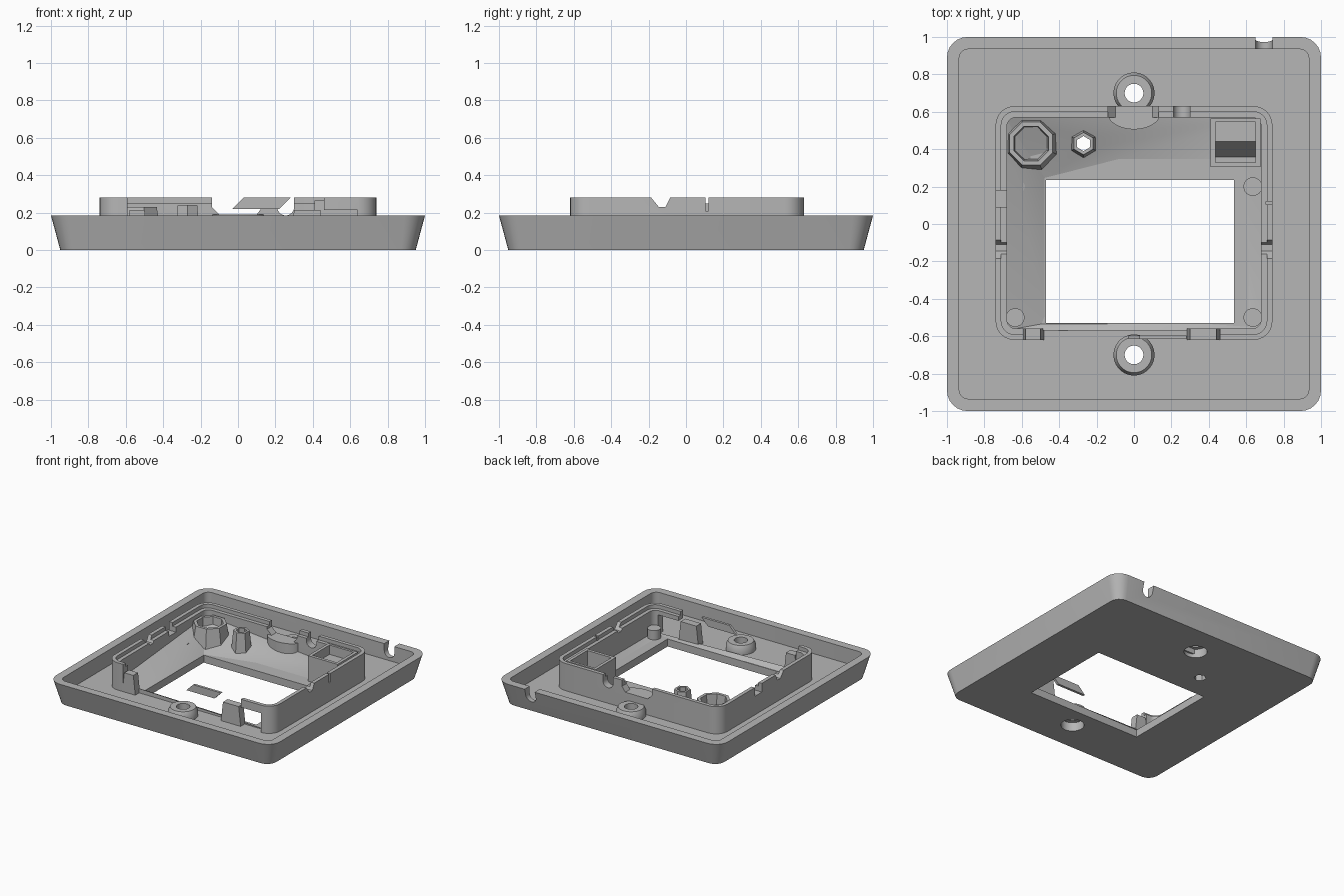
import bpy, bmesh, math

if "Cube" in bpy.data.objects:
    bpy.data.objects.remove(bpy.data.objects["Cube"])

grey = bpy.data.materials.new("plain grey")
grey.use_nodes = True
grey.diffuse_color = (0.47, 0.47, 0.47, 1)
grey.node_tree.nodes["Principled BSDF"].inputs["Base Color"].default_value = (0.47, 0.47, 0.47, 1)


def finish(name, bm):
    bmesh.ops.recalc_face_normals(bm, faces=bm.faces)
    mesh = bpy.data.meshes.new(name)
    bm.to_mesh(mesh)
    bm.free()
    mesh.materials.append(grey)
    ob = bpy.data.objects.new(name, mesh)
    bpy.context.collection.objects.link(ob)
    return ob


def loft(name, loops, closed=False):
    """Skin a list of equal point loops, capped or joined end to end."""
    bm = bmesh.new()
    rings = [[bm.verts.new(p) for p in loop] for loop in loops]
    n = len(rings[0])
    pairs = list(zip(rings, rings[1:]))
    if closed:
        pairs.append((rings[-1], rings[0]))
    else:
        bm.faces.new(rings[0])
        bm.faces.new(rings[-1])
    for a, b in pairs:
        for i in range(n):
            j = (i + 1) % n
            bm.faces.new((a[i], a[j], b[j], b[i]))
    return finish(name, bm)


def rounded(hx, hy, r, z, cy=0.0, seg=6):
    pts = []
    for k, (sx, sy) in enumerate([(1, 1), (-1, 1), (-1, -1), (1, -1)]):
        for i in range(seg + 1):
            a = math.pi / 2 * (k + i / seg)
            pts.append((sx * (hx - r) + r * math.cos(a), cy + sy * (hy - r) + r * math.sin(a), z))
    return pts


def circle(x, y, r, z, n=32, sy=1.0):
    return [(x + r * math.cos((i + 0.5) * math.tau / n),
             y + sy * r * math.sin((i + 0.5) * math.tau / n), z) for i in range(n)]


def box(name, x0, x1, y0, y1, z0, z1):
    return loft(name, [[(x0, y0, z), (x1, y0, z), (x1, y1, z), (x0, y1, z)] for z in (z0, z1)])


def prism_x(name, x0, x1, yz):
    return loft(name, [[(x, y, z) for y, z in yz] for x in (x0, x1)])


def prism_y(name, y0, y1, xz):
    return loft(name, [[(x, y, z) for x, z in xz] for y in (y0, y1)])


def u_slot(x, r, zc, y0, y1):
    """Cutter for a round-bottomed slot that is open at the top."""
    arc = [(x + r * math.cos(a), zc + r * math.sin(a))
           for a in [math.pi + math.pi * i / 12 for i in range(13)]]
    return prism_y("cutter", y0, y1, arc + [(x + r, 0.5), (x - r, 0.5)])


def combine(ob, tools, op="DIFFERENCE"):
    for tool in tools:
        mod = ob.modifiers.new("cut", "BOOLEAN")
        mod.operation, mod.solver, mod.object = op, "EXACT", tool
        tool.hide_render = True
        bpy.context.view_layer.update()
        dg = bpy.context.evaluated_depsgraph_get()
        mesh = bpy.data.meshes.new_from_object(ob.evaluated_get(dg))
        ob.modifiers.clear()
        ob.data = mesh
        bpy.data.objects.remove(tool)


FLOOR = 0.06
TOP = 0.28

# Tray with flared rim and two screw bosses
tray = loft("tray", [rounded(0.95, 0.95, 0.08, 0), rounded(1, 1, 0.11, 0.185),
                     rounded(0.935, 0.935, 0.05, 0.185), rounded(0.935, 0.935, 0.05, FLOOR)])
combine(tray, [loft("boss", [circle(0, y, 0.11, 0.03), circle(0, y, 0.11, 0.1),
                             circle(0, y, 0.095, 0.13)]) for y in (0.7, -0.7)], "UNION")
cuts = [box("cutter", -0.47, 0.535, -0.53, 0.235, -0.1, 0.2), u_slot(0.695, 0.045, 0.13, 0.9, 1.1),
        loft("cutter", [circle(-0.27, 0.43, 0.045, z, 6) for z in (-0.1, 0.2)])]
for y in (0.7, -0.7):
    cuts.append(loft("cutter", [circle(0, y, 0.05, z) for z in (-0.1, 0.3)]))
    cuts.append(loft("cutter", [circle(0, y, 0.085, z) for z in (-0.1, 0.07)]))
combine(tray, cuts)

# Raised inner frame with a stepped lip
frame = loft("inner_frame", [
    rounded(0.74, 0.625, 0.1, 0.03, 0.005), rounded(0.74, 0.625, 0.1, TOP, 0.005),
    rounded(0.71, 0.595, 0.07, TOP, 0.005), rounded(0.71, 0.595, 0.07, 0.25, 0.005),
    rounded(0.68, 0.565, 0.05, 0.25, 0.005), rounded(0.68, 0.565, 0.05, 0.03, 0.005)], True)
combine(frame, [
    box("cutter", -0.59, 0.46, -0.7, -0.5, 0, 0.4),
    box("cutter", 0.4, 0.64, -0.7, -0.5, 0, 0.215),
    box("cutter", -0.8, -0.6, 0.09, 0.18, 0.21, 0.4),
    box("cutter", 0.705, 0.8, 0.105, 0.12, 0.21, 0.4),
    prism_x("cutter", -0.8, 0.8, [(-0.21, 0.31), (-0.145, 0.23), (-0.11, 0.23), (-0.07, 0.31)]),
    prism_y("cutter", 0.5, 0.7, [(-0.14, 0.4), (-0.14, 0.23), (-0.1, 0.19),
                                 (0.1, 0.19), (0.13, 0.23), (0.13, 0.4)]),
    u_slot(0.255, 0.045, 0.23, 0.5, 0.7)])

# Pocket bulge behind the rear screw
bulge = loft("rear_bulge", [circle(0, 0.59, 0.14, z, 32, 0.6) for z in (0.03, 0.19)])
combine(bulge, [box("cutter", -0.3, 0.3, 0.63, 0.9, 0, 0.4)])

# Sloping floor between the frame and the window
bm = bmesh.new()
outer = [(-0.69, 0.57, 0.2), (0.69, 0.57, 0.07), (0.69, -0.57, 0.065), (-0.69, -0.57, 0.1)]
inner = [(-0.47, 0.235, 0.055), (0.535, 0.235, 0.055), (0.535, -0.53, 0.055), (-0.47, -0.53, 0.055)]
o, w = [bm.verts.new(p) for p in outer], [bm.verts.new(p) for p in inner]
ob_, wb = [[bm.verts.new((p[0], p[1], 0.02)) for p in ring] for ring in (outer, inner)]
for i in range(4):
    j = (i + 1) % 4
    bm.faces.new((o[i], o[j], w[i]))
    bm.faces.new((o[j], w[j], w[i]))
    for quad in ((ob_[i], ob_[j], wb[j], wb[i]), (o[i], o[j], ob_[j], ob_[i]),
                 (w[i], w[j], wb[j], wb[i])):
        bm.faces.new(quad)
slope = finish("sloping_floor", bm)
combine(slope, [loft("cutter", [circle(-0.27, 0.43, 0.045, z, 6) for z in (-0.1, 0.4)])])

# Faceted cup and small hollow post
loft("large_cup", [circle(-0.55, 0.43, r, z, 8) for r, z in
                   ((0.155, 0.05), (0.125, 0.23), (0.1, 0.23), (0.09, 0.11))])
loft("small_post", [circle(-0.27, 0.43, r, z, 6) for r, z in
                    ((0.08, 0.04), (0.06, 0.24), (0.04, 0.24), (0.045, 0.04))], True)

# Open socket box with a ramp inside
socket = box("socket_box", 0.41, 0.675, 0.305, 0.565, 0.04, 0.265)
combine(socket, [box("cutter", 0.435, 0.65, 0.33, 0.545, 0.08, 0.4)])
prism_x("socket_ramp", 0.43, 0.655, [(0.35, 0.07), (0.44, 0.19), (0.55, 0.19), (0.55, 0.07)])

# Corner pads, each joined to a side wall
for side, label in ((-1, "right"), (1, "left")):
    for y, end in ((0.2, "rear"), (-0.5, "front")):
        loft(f"{end}_{label}_pad", [circle(side * 0.635, y, 0.05, z, 20) for z in (0.03, 0.135)])

# Front blocks and slanted latch tab
for label, x0, x1 in (("right", -0.6, -0.48), ("left", 0.28, 0.46)):
    prism_y(f"front_{label}_block", -0.62, -0.56,
            [(x0, 0.04), (x1, 0.04), (x1 - 0.02, 0.215), (x0 + 0.02, 0.215)])
prism_y("latch_tab", -0.615, -0.595, [(-0.03, 0.22), (0.22, 0.22), (0.28, TOP), (0.03, TOP)])

# Soft corners with crisp edges
bpy.ops.object.select_all(action="DESELECT")
for ob in bpy.context.collection.objects:
    if ob.type == "MESH" and grey.name in ob.data.materials:
        ob.select_set(True)
        bpy.context.view_layer.objects.active = ob
bpy.ops.object.shade_smooth_by_angle(angle=math.radians(30))
